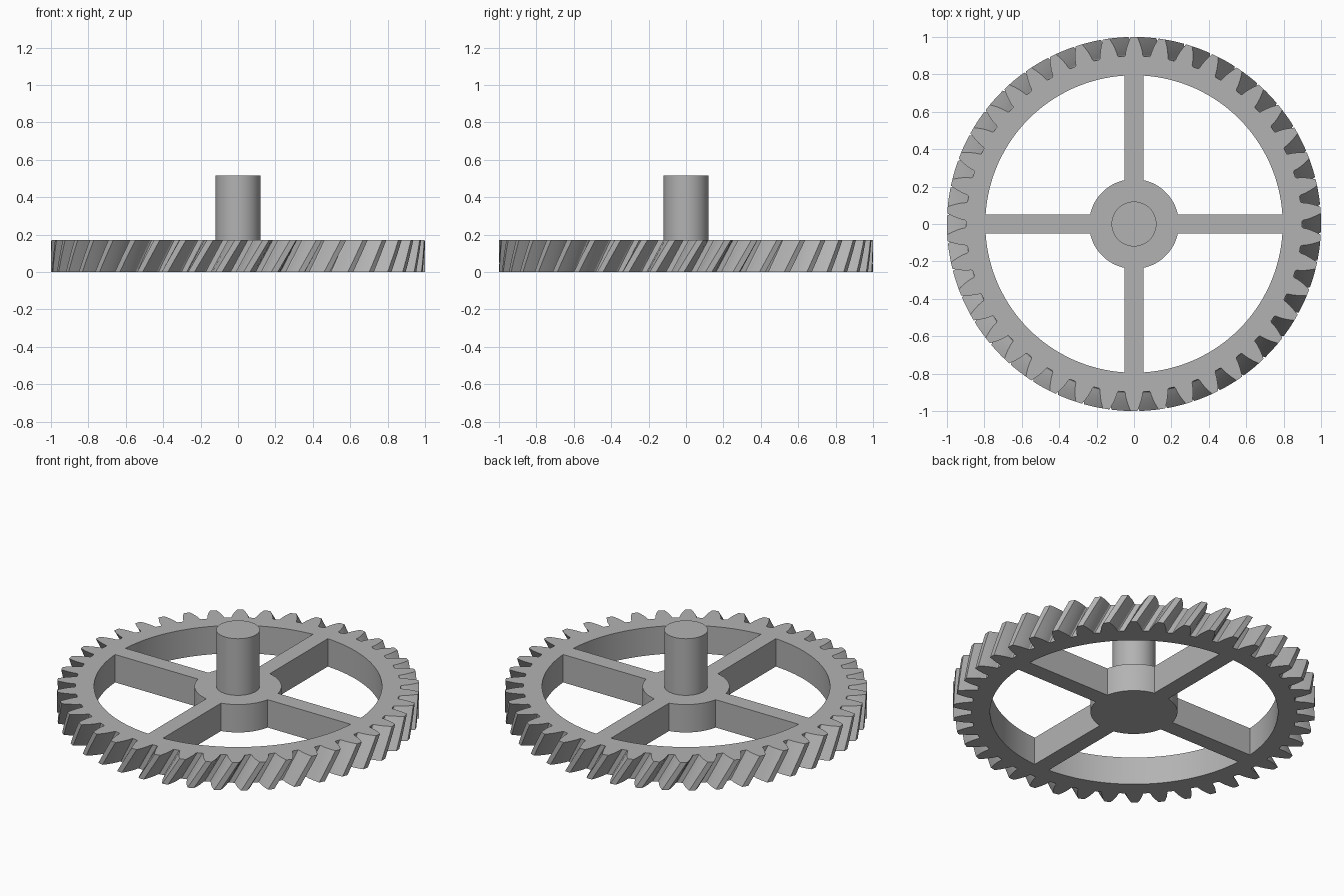
import bpy, bmesh
from math import pi, sin, cos, tan, acos, asin, sqrt

if "Cube" in bpy.data.objects:
    bpy.data.objects.remove(bpy.data.objects["Cube"])

TEETH = 42
MODULE = 2 / (TEETH + 2)
PITCH_R = MODULE * TEETH / 2
ROOT_R = PITCH_R - 1.25 * MODULE
BASE_R = PITCH_R * cos(pi / 9)
THICK = 0.17
TWIST = THICK * tan(pi / 6) / PITCH_R      # helix of 30 degrees
LAYERS = 8
RIM_R, HUB_R, SPOKE_HALF = 0.795, 0.24, 0.05
SHAFT_R, SHAFT_TOP = 0.12, 0.515

steel = bpy.data.materials.new("plain grey steel")
steel.use_nodes = True
grey = (0.45, 0.45, 0.45, 1)
steel.diffuse_color = grey
steel.node_tree.nodes["Principled BSDF"].inputs["Base Color"].default_value = grey


def finish(name, bm):
    bmesh.ops.recalc_face_normals(bm, faces=bm.faces)
    mesh = bpy.data.meshes.new(name)
    bm.to_mesh(mesh)
    bm.free()
    mesh.materials.append(steel)
    obj = bpy.data.objects.new(name, mesh)
    bpy.context.collection.objects.link(obj)
    bpy.ops.object.select_all(action='DESELECT')
    obj.select_set(True)
    bpy.context.view_layer.objects.active = obj
    bpy.ops.object.shade_smooth_by_angle(angle=pi / 6)
    return obj


def arc(radius, start, end, steps):
    return [(radius, start + (end - start) * i / steps) for i in range(steps + 1)]


def half_tooth_angle(radius):
    """Half the angular width of an involute tooth at a radius."""
    inv = lambda a: tan(a) - a
    here = acos(min(1, BASE_R / radius))
    return pi / (2 * TEETH) + inv(pi / 9) - inv(here)


def gear_outline():
    # one flank from root to tip, mirrored for the other flank
    radii = [ROOT_R + 0.006 + (1 - ROOT_R - 0.006) * i / 6 for i in range(7)]
    flank = [(ROOT_R, half_tooth_angle(ROOT_R) + 0.006)]
    flank += [(r, half_tooth_angle(r)) for r in radii]
    points = []
    for i in range(TEETH):
        mid = 2 * pi * (i + 0.5) / TEETH
        points += [(r, mid - a) for r, a in flank]
        points += [(1, mid)]
        points += [(r, mid + a) for r, a in reversed(flank)]
    return points


def pocket_outline(quadrant):
    # opening between two spokes
    a, b = asin(SPOKE_HALF / HUB_R), asin(SPOKE_HALF / RIM_R)
    turn = quadrant * pi / 2
    return (arc(RIM_R, turn + b, turn + pi / 2 - b, 32)
            + arc(HUB_R, turn + pi / 2 - a, turn + a, 16))


def add_wall(bm, outline, layers, twist):
    """Sweep an outline upward and return its bottom and top edges."""
    rings = []
    for k in range(layers + 1):
        t = k / layers
        shift = twist * (t - 1)
        rings.append([bm.verts.new((r * cos(a + shift), r * sin(a + shift), THICK * t))
                      for r, a in outline])
    n = len(outline)
    for low, high in zip(rings, rings[1:]):
        for i in range(n):
            j = (i + 1) % n
            bm.faces.new((low[i], low[j], high[j], high[i]))
    return [[bm.edges.get((ring[i], ring[(i + 1) % n])) for i in range(n)]
            for ring in (rings[0], rings[-1])]


# Gear wheel: helical teeth, rim, four spokes and hub in one solid
bm = bmesh.new()
bottom, top = add_wall(bm, gear_outline(), LAYERS, TWIST)
for q in range(4):
    low, high = add_wall(bm, pocket_outline(q), 1, 0)
    bottom += low
    top += high
for edges in (bottom, top):
    bmesh.ops.triangle_fill(bm, use_beauty=True, edges=edges, normal=(0, 0, 1))
finish("gear_wheel", bm)

# Shaft standing on the hub
bm = bmesh.new()
bmesh.ops.create_cone(bm, cap_ends=True, segments=64, radius1=SHAFT_R,
                      radius2=SHAFT_R, depth=SHAFT_TOP - THICK + 0.02)
bmesh.ops.translate(bm, verts=bm.verts, vec=(0, 0, (SHAFT_TOP + THICK - 0.02) / 2))
finish("shaft", bm)
